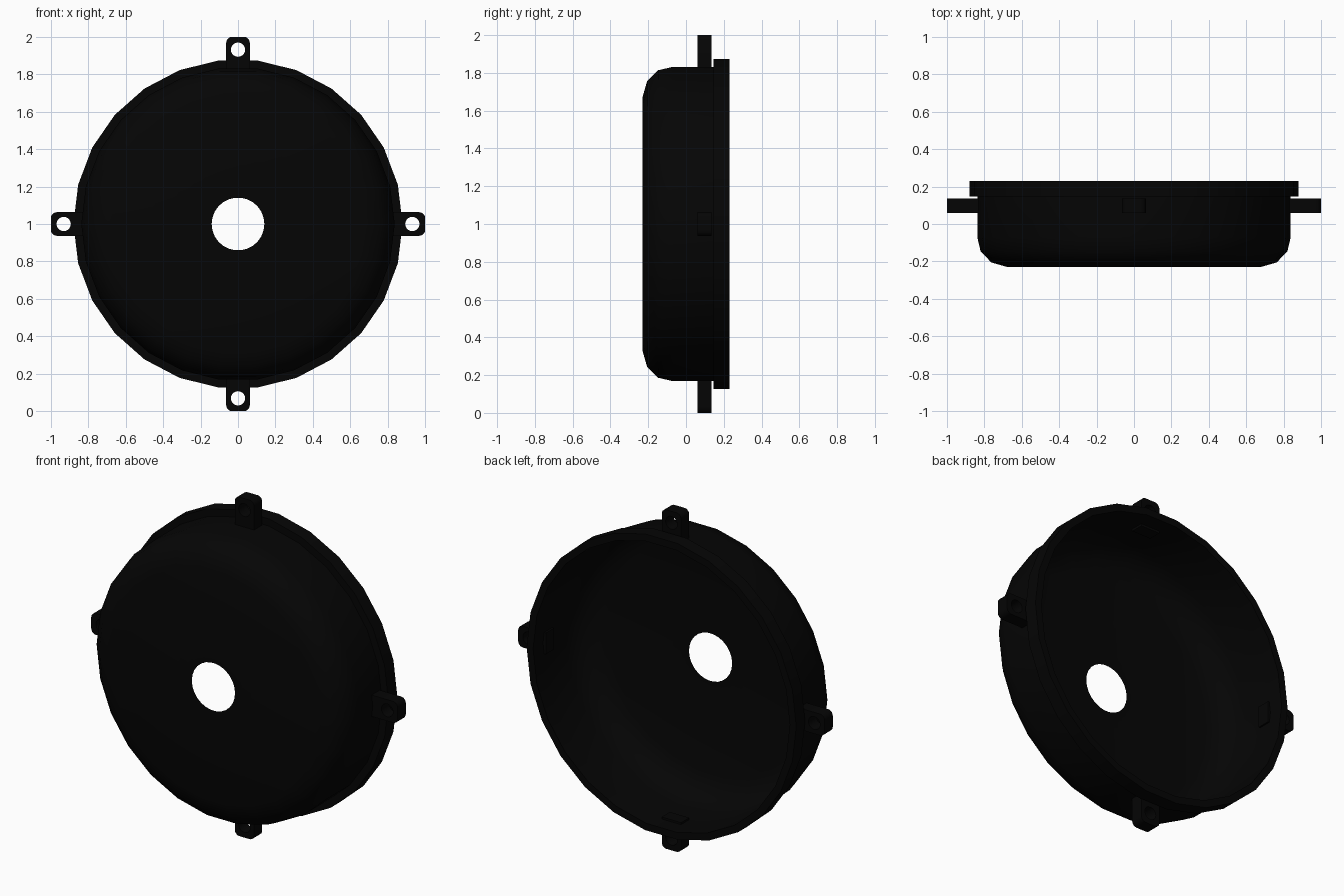
import bpy, bmesh, math
from mathutils import Matrix

if "Cube" in bpy.data.objects:
    bpy.data.objects.remove(bpy.data.objects["Cube"])

SIDES = 26
CENTRE = Matrix.Translation((0, 0, 1))

black = bpy.data.materials.new("black_plastic")
black.diffuse_color = (0.0015, 0.0015, 0.0015, 1)
black.use_nodes = True
black.node_tree.nodes["Principled BSDF"].inputs["Base Color"].default_value = black.diffuse_color


def select_only(obj):
    bpy.ops.object.select_all(action='DESELECT')
    obj.select_set(True)
    bpy.context.view_layer.objects.active = obj


def finish(obj):
    obj.data.materials.clear()
    obj.data.materials.append(black)
    select_only(obj)
    bpy.ops.object.shade_smooth_by_angle(angle=math.radians(40))


def lathe(name, profile):
    """Revolve (radius, y) points around the y axis."""
    bm = bmesh.new()
    verts = [bm.verts.new((r, y, 0)) for r, y in profile]
    edges = [bm.edges.new(p) for p in zip(verts, verts[1:])]
    bmesh.ops.spin(bm, geom=verts + edges, cent=(0, 0, 0), axis=(0, 1, 0),
                   angle=2 * math.pi, steps=SIDES, use_merge=True)
    bmesh.ops.remove_doubles(bm, verts=bm.verts, dist=1e-4)
    bmesh.ops.recalc_face_normals(bm, faces=bm.faces)
    bm.transform(CENTRE)
    mesh = bpy.data.meshes.new(name)
    bm.to_mesh(mesh)
    bm.free()
    obj = bpy.data.objects.new(name, mesh)
    bpy.context.collection.objects.link(obj)
    finish(obj)


def arc(cx, cy, r, a0, a1, n):
    return [(cx + r * math.cos(a0 + (a1 - a0) * i / n),
             cy + r * math.sin(a0 + (a1 - a0) * i / n)) for i in range(n + 1)]


def lug(name, angle):
    """Flat tab with rounded outer corners and a screw hole."""
    w, c = 0.063, 0.03
    outline = ([(-w, 0.82), (w, 0.82)]
               + arc(w - c, 1 - c, c, 0, math.pi / 2, 5)
               + arc(c - w, 1 - c, c, math.pi / 2, math.pi, 5))
    hole = arc(0, 0.932, 0.038, 0, 2 * math.pi, 24)[:-1]
    curve = bpy.data.curves.new(name, 'CURVE')
    curve.dimensions = '2D'
    curve.fill_mode = 'BOTH'
    curve.extrude = 0.038
    for pts in (outline, hole):
        s = curve.splines.new('POLY')
        s.points.add(len(pts) - 1)
        for p, (x, y) in zip(s.points, pts):
            p.co = (x, y, 0, 1)
        s.use_cyclic_u = True
    obj = bpy.data.objects.new(name, curve)
    bpy.context.collection.objects.link(obj)
    obj.matrix_world = (CENTRE @ Matrix.Translation((0, 0.098, 0))
                        @ Matrix.Rotation(angle, 4, 'Y')
                        @ Matrix.Rotation(math.pi / 2, 4, 'X'))
    select_only(obj)
    bpy.ops.object.convert(target='MESH')
    finish(bpy.context.object)


# Thin dish with a central opening and rounded front edge
lathe("dish_housing", [
    (0.141, -0.229), (0.68, -0.229), (0.762, -0.206), (0.82, -0.147),
    (0.838, -0.07), (0.838, 0.146)])

# Raised flange around the open back
lathe("rim_flange", [
    (0.838, 0.146), (0.88, 0.146), (0.88, 0.229), (0.838, 0.229),
    (0.838, 0.146)])

# Four mounting lugs around the wall
for i, side in enumerate(("top", "right", "bottom", "left")):
    lug("mounting_lug_" + side, i * math.pi / 2)
